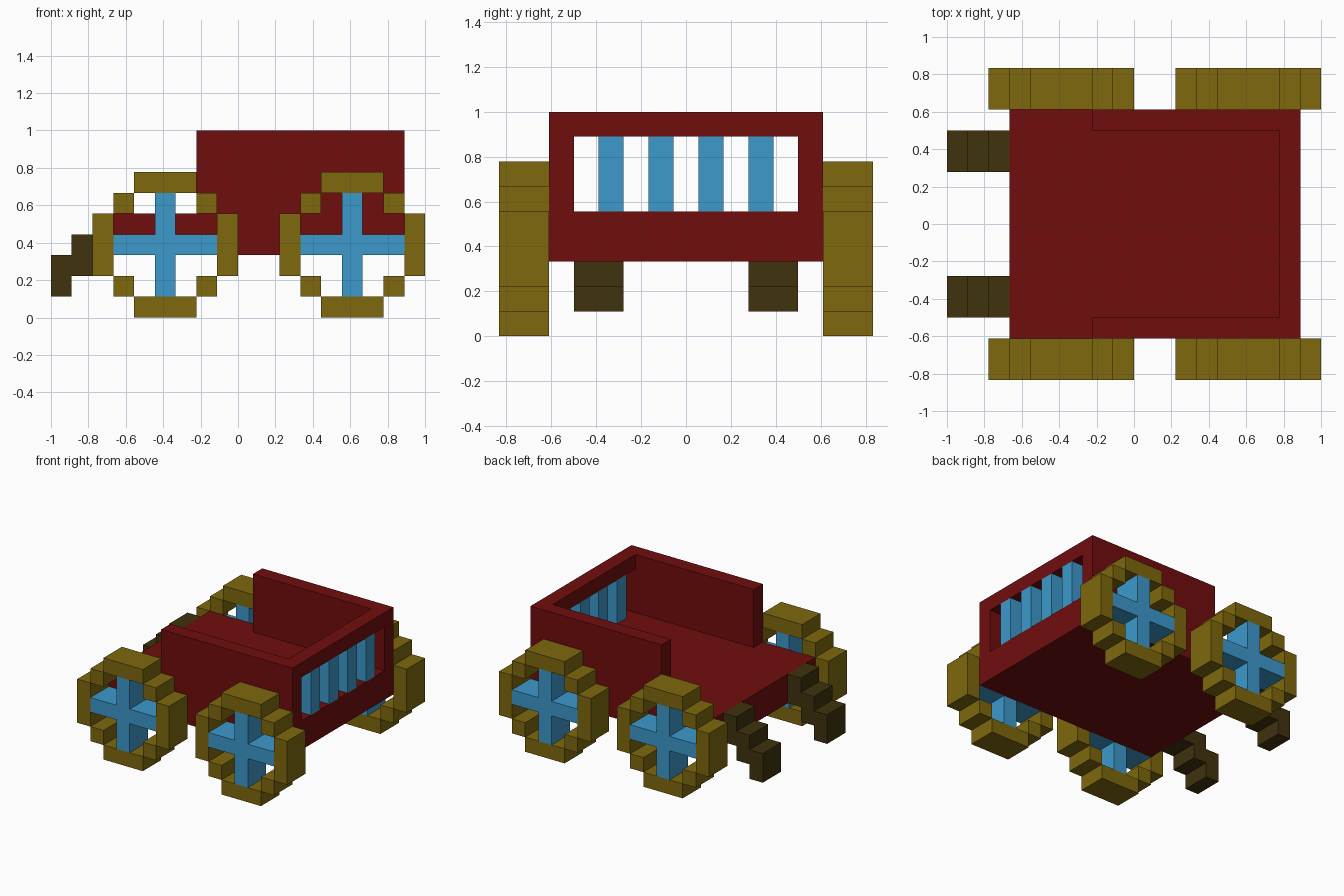
import bpy, bmesh, math
from mathutils import Vector

if "Cube" in bpy.data.objects:
    bpy.data.objects.remove(bpy.data.objects["Cube"])

U = 1 / 9  # everything sits on a block grid of this size


def material(name, rgb):
    m = bpy.data.materials.new(name)
    m.diffuse_color = (*rgb, 1)
    m.use_nodes = True
    m.node_tree.nodes["Principled BSDF"].inputs["Base Color"].default_value = m.diffuse_color
    return m


RED = material("dark red", (0.165, 0.004, 0.004))
OLIVE = material("olive gold", (0.21, 0.14, 0.004))
BLUE = material("sky blue", (0.045, 0.32, 0.60))
BROWN = material("dark brown", (0.05, 0.032, 0.004))


def box(xs, ys, zs):
    """Set of grid cells, inclusive ranges; y cells are centred on 0."""
    return {(x, y, z) for x in range(xs[0], xs[1] + 1)
            for y in range(ys[0], ys[1] + 1)
            for z in range(zs[0], zs[1] + 1)}


def build(name, cells, mat):
    """Skin the outside of a set of cells and merge flat regions."""
    bm = bmesh.new()
    for c in cells:
        centre = Vector((c[0] + 0.5, c[1], c[2] + 0.5))
        for axis in range(3):
            for s in (-1, 1):
                n = [0, 0, 0]
                n[axis] = s
                if tuple(c[i] + n[i] for i in range(3)) in cells:
                    continue
                n = Vector(n)
                a = Vector((0, 0, 0))
                a[(axis + 1) % 3] = 0.5
                b = n.cross(a)
                bm.faces.new([bm.verts.new((centre + n * 0.5 + p) * U)
                              for p in (-a - b, a - b, a + b, b - a)])
    bmesh.ops.remove_doubles(bm, verts=bm.verts, dist=1e-4)
    bmesh.ops.dissolve_limit(bm, angle_limit=math.radians(1),
                             verts=bm.verts, edges=bm.edges)
    me = bpy.data.meshes.new(name)
    bm.to_mesh(me)
    bm.free()
    me.materials.append(mat)
    ob = bpy.data.objects.new(name, me)
    bpy.context.collection.objects.link(ob)
    return ob


# Open cart body: floor plus walls, minus the interior and the front window
body = box((-6, 7), (-5, 5), (3, 4)) | box((-2, 7), (-5, 5), (5, 8))
body -= box((-2, 6), (-4, 4), (5, 8))
body -= box((7, 7), (-4, 4), (5, 7))
build("cart_body", body, RED)

# Window bars
for j in (-3, -1, 1, 3):
    build("window_bar", box((7, 7), (j, j), (5, 7)), BLUE)

# Wheels: stepped rim and cross spokes
R = range(-3, 4)
rim = [(u, v) for u in R for v in R
       if (max(abs(u), abs(v)) == 3 and min(abs(u), abs(v)) <= 1)
       or abs(u) == abs(v) == 2]
spokes = [(u, v) for u in R for v in R if u * v == 0 and abs(u + v) <= 2]
for end, cx in (("rear", -4), ("front", 5)):
    for side, s in (("left", 1), ("right", -1)):
        for part, shape, mat in (("rim", rim, OLIVE), ("spokes", spokes, BLUE)):
            cells = {(cx + u, s * y, 3 + v) for u, v in shape for y in (6, 7)}
            build(f"{end}_{side}_wheel_{part}", cells, mat)

# Stepped pull handles
for side, ys in (("left", (3, 4)), ("right", (-4, -3))):
    cells = set()
    for k in range(3):
        cells |= box((-7 - k, -7 - k), ys, (3 - k, 4 - k))
    build(f"{side}_handle", cells, BROWN)
